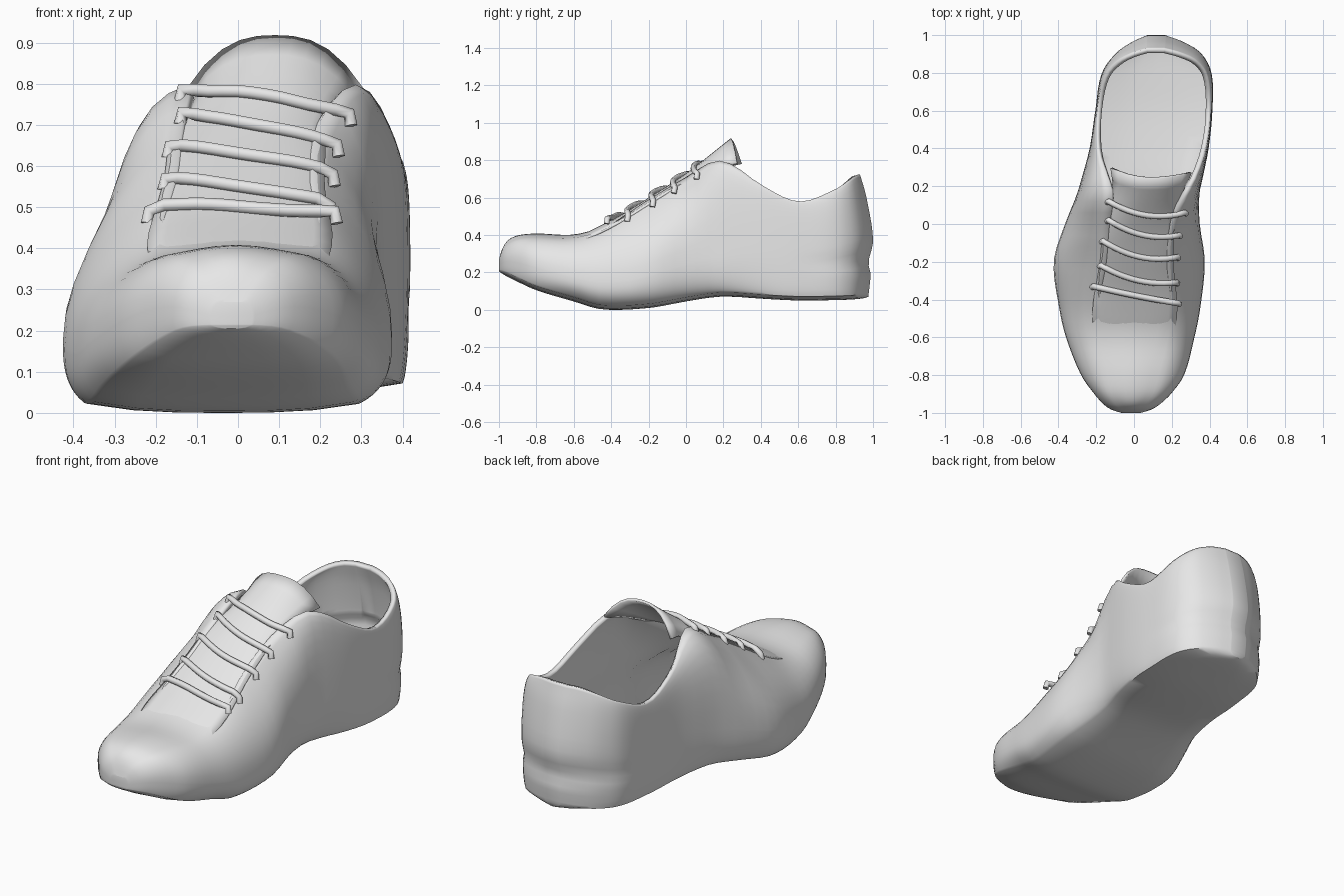
import bpy, bmesh, math
from mathutils import Vector
from mathutils.bvhtree import BVHTree

if "Cube" in bpy.data.objects:
    bpy.data.objects.remove(bpy.data.objects["Cube"])

grey = bpy.data.materials.new("plain grey")
grey.diffuse_color = (0.8, 0.8, 0.8, 1)
grey.use_nodes = True
grey.node_tree.nodes["Principled BSDF"].inputs["Base Color"].default_value = grey.diffuse_color

# stations: y, left x, right x, bottom z, top z, left edge x, right edge x
STATIONS = [
    (-1.0, -.065, .035, .205, .27, -.04, .015),
    (-.985, -.115, .085, .195, .315, -.055, .035),
    (-.96, -.155, .13, .18, .35, -.08, .055),
    (-.90, -.21, .195, .15, .38, -.12, .10),
    (-.80, -.28, .265, .105, .39, -.14, .13),
    (-.60, -.36, .32, .045, .385, -.18, .18),
    (-.45, -.395, .35, .003, .43, -.19, .20),
    (-.20, -.425, .375, .01, .59, -.15, .18),
    (0.0, -.365, .348, .045, .71, -.135, .20),
    (.15, -.305, .345, .068, .795, -.115, .27),
    (.25, -.275, .365, .07, .775, -.14, .325),
    (.40, -.235, .395, .06, .67, -.19, .38),
    (.60, -.205, .415, .05, .58, -.195, .405),
    (.80, -.17, .41, .052, .64, -.15, .385),
    (.91, -.09, .35, .056, .695, -.07, .315),
    (.97, .0, .25, .062, .72, .005, .23),
    (1.0, .07, .165, .07, .725, .07, .16)]
WIDEST = [(-1, .5), (-.3, .3), (.2, .3), (.6, .6), (1, .6)]
# y, lower fullness, top slope, upper fullness
FULLNESS = [(-.7, .55, .05, .5), (-.2, .42, .27, .5), (.0, .5, .18, .58),
            (.15, .58, .07, .85), (.3, .58, .1, .8), (1, .55, .12, .75)]
HEEL = [(.07, .975), (.2, .987), (.25, .975), (.37, 1.0), (.6, .965), (.725, .93)]
TONGUE = [(-.6, .38), (-.45, .455), (-.37, .495), (-.2, .6), (0, .73), (.24, .918)]
OPENING = -.46


def interp(table, y, smooth=False):
    """Interpolate the remaining columns of a table by its first column."""
    y = min(max(y, table[0][0]), table[-1][0])
    i = next(k for k in range(len(table) - 1) if y <= table[k + 1][0])
    a, b = table[i], table[i + 1]
    h = b[0] - a[0]
    t = (y - a[0]) / h
    if not smooth:
        return [p + (q - p) * t for p, q in zip(a[1:], b[1:])]
    p, q = table[max(i - 1, 0)], table[min(i + 2, len(table) - 1)]
    out = []
    for c in range(1, len(a)):
        m0 = (b[c] - p[c]) / (b[0] - p[0]) * h
        m1 = (q[c] - a[c]) / (q[0] - a[0]) * h
        out.append((2*t**3 - 3*t*t + 1) * a[c] + (t**3 - 2*t*t + t) * m0
                   + (3*t*t - 2*t**3) * b[c] + (t**3 - t*t) * m1)
    return out


def bezier(p, n):
    pts = []
    for i in range(n + 1):
        t = i / n
        w = ((1-t)**3, 3*t*(1-t)**2, 3*t*t*(1-t), t**3)
        pts.append(tuple(sum(k * q[d] for k, q in zip(w, p)) for d in (0, 1)))
    return pts


def side(y, w, mid, xt, zb, zt, inset):
    """Half section from the sole edge up to the top edge."""
    zw = zb + interp(WIDEST, y)[0] * (zt - zb)
    h = zw - zb
    a, c, b = interp(FULLNESS, y)
    edge = w - (w - mid) * inset
    low = bezier([(edge, zb + min(.022, .25 * h)), (w, zb + min(.06, .45 * h)),
                  (w, zw - min(.04, .25 * h)), (w, zw)], 12)
    high = bezier([(w, zw), (w, zw + a * (zt - zw)),
                   (xt + b * (w - xt), zt - c * (zt - zw)), (xt, zt)], 8)
    return low + high[1:]


def finish(name, bm, thickness, thin_below=None):
    bmesh.ops.recalc_face_normals(bm, faces=bm.faces)
    me = bpy.data.meshes.new(name)
    bm.to_mesh(me)
    ob = bpy.data.objects.new(name, me)
    bpy.context.collection.objects.link(ob)
    me.materials.append(grey)
    mod = ob.modifiers.new("wall", 'SOLIDIFY')
    mod.thickness = thickness
    mod.offset = -1
    if thin_below:      # padded collar, thin wall and sole
        vg = ob.vertex_groups.new(name="padding")
        vg.add([v.index for v in me.vertices if v.co.z > thin_below], 1, 'REPLACE')
        mod.vertex_group = vg.name
        mod.thickness_vertex_group = .3
    bpy.ops.object.select_all(action='DESELECT')
    ob.select_set(True)
    bpy.context.view_layer.objects.active = ob
    bpy.ops.object.shade_smooth_by_angle(angle=math.radians(55))


# upper and sole: sections lofted from toe to heel, open over tongue and ankle
bm = bmesh.new()
rings, N, M = [], 52, 6
for i in range(N + 1):
    y = -math.cos(math.pi * i / N)
    xl, xr, zb, zt, tl, tr = interp(STATIONS, y, True)
    mid = (xl + xr) / 2
    heel = min(max((y - .1) / .4, 0), 1)
    toe = min(max((-y - .6) / .3, 0), 1)
    left = side(y, xl, mid, tl, zb, zt, .12 - .06 * heel - .06 * toe)
    right = side(y, xr, mid, tr, zb, zt, .18 - .12 * heel - .11 * toe)
    dome = .018 * min(1, (1 + y) / .05) if y < 0 else 0
    crown = [(tl + (tr - tl) * k / M, zt + dome * math.sin(math.pi * k / M))
             for k in range(1, M)]
    (el, ze), er = left[0], right[0][0]
    sole = [(er + (el - er) * k / M, zb + (ze - zb) * abs(2 * k / M - 1)**3)
            for k in range(1, M)]
    blend = max(0, (y - .6) / .4)**2
    ring = []
    for x, z in left + crown + right[::-1] + sole:
        x -= (x - mid) * .04 * blend**.5 * math.exp(-((z - .25) / .035)**2)
        ring.append(bm.verts.new((x, y + (interp(HEEL, z, True)[0] - 1) * blend, z)))
    rings.append((y, ring))
L = len(left)
n = len(rings[0][1])
for (y, a), (_, b) in zip(rings, rings[1:]):
    for k in range(n):
        if y > OPENING and L - 1 <= k < L - 1 + M:
            continue
        bm.faces.new((a[k], a[(k+1) % n], b[(k+1) % n], b[k]))
# toe and heel ends: strips joining the left and right walls
for r in (rings[0][1], rings[-1][1]):
    rt = r[L + M - 1:2 * L + M - 1][::-1]
    for k in range(L - 1):
        bm.faces.new((r[k], r[k+1], rt[k+1], rt[k]))
    bm.faces.new([r[0], rt[0]] + r[2 * L + M - 1:])
bm.faces.new(rings[0][1][L - 1:L + M])
bmesh.ops.delete(bm, geom=[v for v in bm.verts if not v.link_faces], context='VERTS')
body_tree = BVHTree.FromBMesh(bm)
finish("shoe_body", bm, .026, .4)

# tongue: arched strip under the lace opening
bm = bmesh.new()
rows = []
for i in range(15):
    y = -.6 + .84 * i / 14
    z = interp(TONGUE, y, True)[0]
    xl, xr, zb, zt, tl, tr = interp(STATIONS, y, True)
    f = max(0, (y + .1) / .34)
    tl, tr = tl - .03 * (1 - f) + .012 * f, tr + .03 * (1 - f) - .015 * f
    mid, half = (tl + tr) / 2, (tr - tl) / 2
    rows.append([bm.verts.new((mid + half * s,
                               y + (.055 if s < 0 else .03) * f * s * s,
                               z - (.03 + .1 * f * f) * abs(s)**2.6))
                 for s in (k / 5 - 1 for k in range(11))])
for a, b in zip(rows, rows[1:]):
    for k in range(10):
        bm.faces.new((a[k], a[k+1], b[k+1], b[k]))
tongue_tree = BVHTree.FromBMesh(bm)
finish("tongue", bm, .014)

# laces: tubes draped over the tongue and the edges of the opening
LACES = [(-.135, .12, .045, .27, .06), (-.135, .02, -.06, .24, -.06),
         (-.165, -.09, -.175, .23, -.175), (-.175, -.22, -.3, .225, -.31),
         (-.215, -.33, -.38, .235, -.42)]


def surface(x, y):
    hits = [t.ray_cast(Vector((x, y, 2)), Vector((0, 0, -1)))[0]
            for t in (body_tree, tongue_tree)]
    return max((h.z for h in hits if h), default=.5)


for j, (xa, ya, ym, xb, yb) in enumerate(LACES):
    pts = []
    for i in range(13):
        t = i / 12
        y = ya * (1-t) * (1-2*t) + ym * 4 * t * (1-t) + yb * t * (2*t - 1)
        x = xa + (xb - xa) * t
        pts.append([x, y, surface(x, y) + .01])
    crest = pts[6][2]
    for p in pts:       # keep the ends near the crest of the lace
        p[2] = max(p[2], crest - (.045 if j < 4 else .01))
    for _ in range(3):  # relax the drape without sinking it
        zs = [p[2] for p in pts]
        for i in range(1, 12):
            pts[i][2] = max(zs[i], (zs[i-1] + zs[i+1]) / 2)
    pts = [[xa - .005, ya - .005, pts[0][2] - .03]] + pts
    pts += [[xb + .005, yb - .005, pts[-1][2] - .03]]
    cu = bpy.data.curves.new("lace", 'CURVE')
    cu.dimensions = '3D'
    cu.bevel_depth = .016
    cu.bevel_resolution = 2
    cu.use_fill_caps = True
    sp = cu.splines.new('POLY')
    sp.points.add(len(pts) - 1)
    for p, q in zip(sp.points, pts):
        p.co = (*q, 1)
    sp.use_smooth = True
    ob = bpy.data.objects.new(f"lace_{j + 1}", cu)
    bpy.context.collection.objects.link(ob)
    cu.materials.append(grey)
